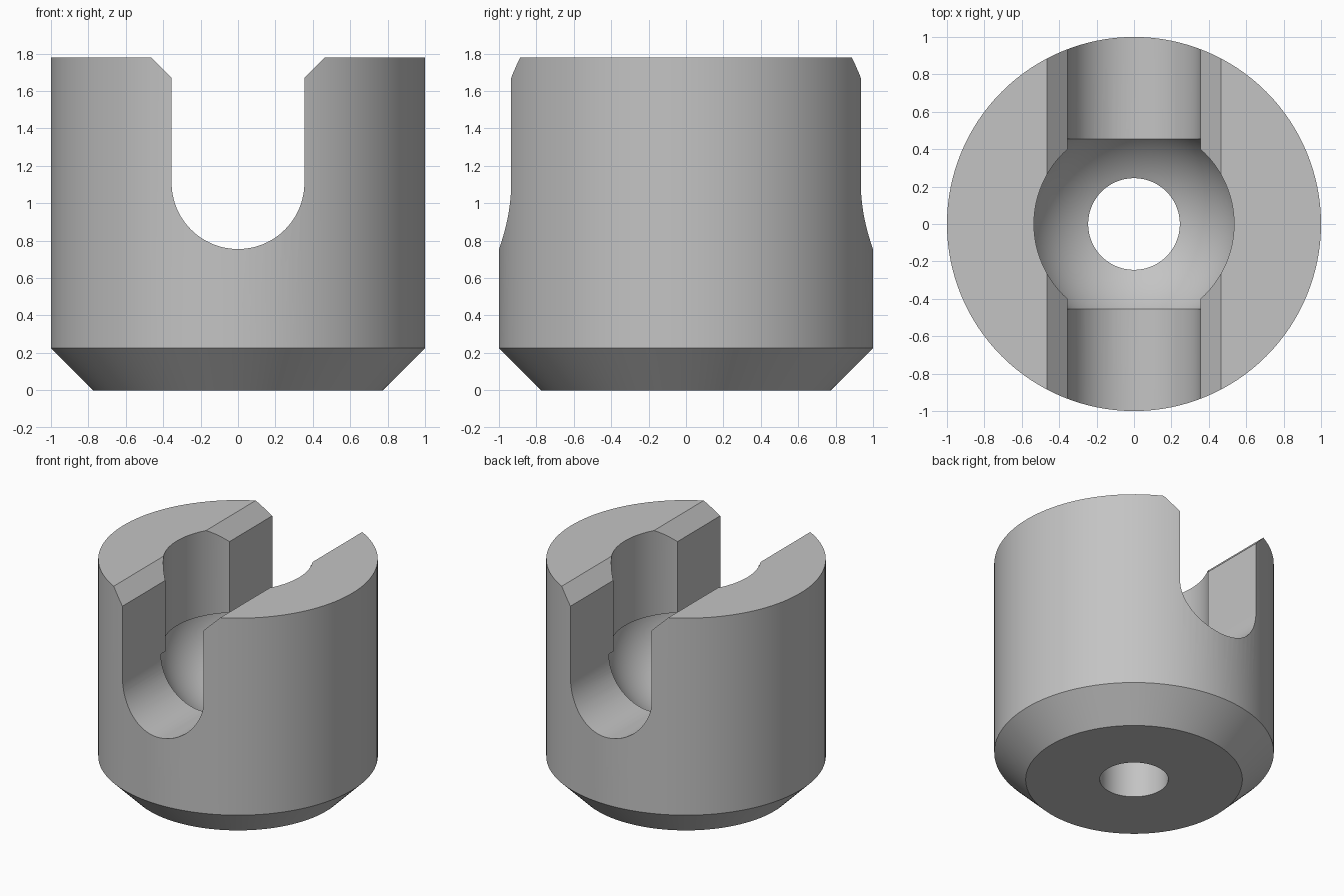
import bpy, bmesh, math

cube = bpy.data.objects.get("Cube")
if cube:
    bpy.data.objects.remove(cube, do_unlink=True)

SIDES = 128
HEIGHT = 1.78
AXIS_Z = 1.11      # height of the slot and ball centre
SLOT_R = 0.355
BALL_R = 0.577
HOLE_R = 0.245

steel = bpy.data.materials.new("grey_steel")
steel.use_nodes = True
grey = (0.55, 0.55, 0.55, 1)
steel.diffuse_color = grey
steel.node_tree.nodes["Principled BSDF"].inputs["Base Color"].default_value = grey


def finish(name, bm):
    bmesh.ops.recalc_face_normals(bm, faces=bm.faces)
    mesh = bpy.data.meshes.new(name)
    bm.to_mesh(mesh)
    bm.free()
    mesh.materials.append(steel)
    obj = bpy.data.objects.new(name, mesh)
    bpy.context.collection.objects.link(obj)
    return obj


def turned(name, profile):
    """Closed solid turned about z from (radius, height) pairs."""
    bm = bmesh.new()
    rings = []
    for r, z in profile:
        angles = [math.tau * i / SIDES for i in range(SIDES)]
        rings.append([bm.verts.new((r * math.cos(a), r * math.sin(a), z)) for a in angles])
    for low, high in zip(rings, rings[1:]):
        for i in range(SIDES):
            j = (i + 1) % SIDES
            bm.faces.new((low[i], low[j], high[j], high[i]))
    bm.faces.new(rings[0])
    bm.faces.new(rings[-1])
    return finish(name, bm)


def extruded(name, outline, half):
    """Outline of (x, z) pairs extruded along y."""
    bm = bmesh.new()
    face = bm.faces.new([bm.verts.new((x, -half, z)) for x, z in outline])
    grown = bmesh.ops.extrude_face_region(bm, geom=[face])
    moved = [v for v in grown["geom"] if isinstance(v, bmesh.types.BMVert)]
    bmesh.ops.translate(bm, verts=moved, vec=(0, 2 * half, 0))
    return finish(name, bm)


# Round body with bevelled foot
body = turned("socket_body", [(0.775, 0), (1, 0.225), (1, HEIGHT)])

# U-shaped slot with chamfered mouth
slot = [(SLOT_R * math.cos(math.pi + math.pi * i / 48),
         AXIS_Z + SLOT_R * math.sin(math.pi + math.pi * i / 48)) for i in range(49)]
mouth = [(SLOT_R, 1.67), (0.465, HEIGHT), (0.465, 2)]
slot += mouth + [(-x, z) for x, z in reversed(mouth)]
slot_cutter = extruded("slot_cutter", slot, 1.5)

# Through hole, ball seat and entry bore
start = math.acos(HOLE_R / BALL_R)
seat = [(BALL_R * math.cos(start * (1 - i / 24)),
         AXIS_Z - BALL_R * math.sin(start * (1 - i / 24))) for i in range(25)]
bore_cutter = turned("bore_cutter",
                     [(HOLE_R, -0.2)] + seat + [(0.535, AXIS_Z), (0.535, 2.1)])

# Cut the openings
bpy.context.view_layer.objects.active = body
body.select_set(True)
for cutter in (slot_cutter, bore_cutter):
    cutter.hide_render = True
    mod = body.modifiers.new(cutter.name, 'BOOLEAN')
    mod.operation = 'DIFFERENCE'
    mod.solver = 'EXACT'
    mod.object = cutter
    bpy.ops.object.modifier_apply(modifier=mod.name)
    bpy.data.objects.remove(cutter, do_unlink=True)

bpy.ops.object.shade_smooth_by_angle(angle=math.radians(25))
